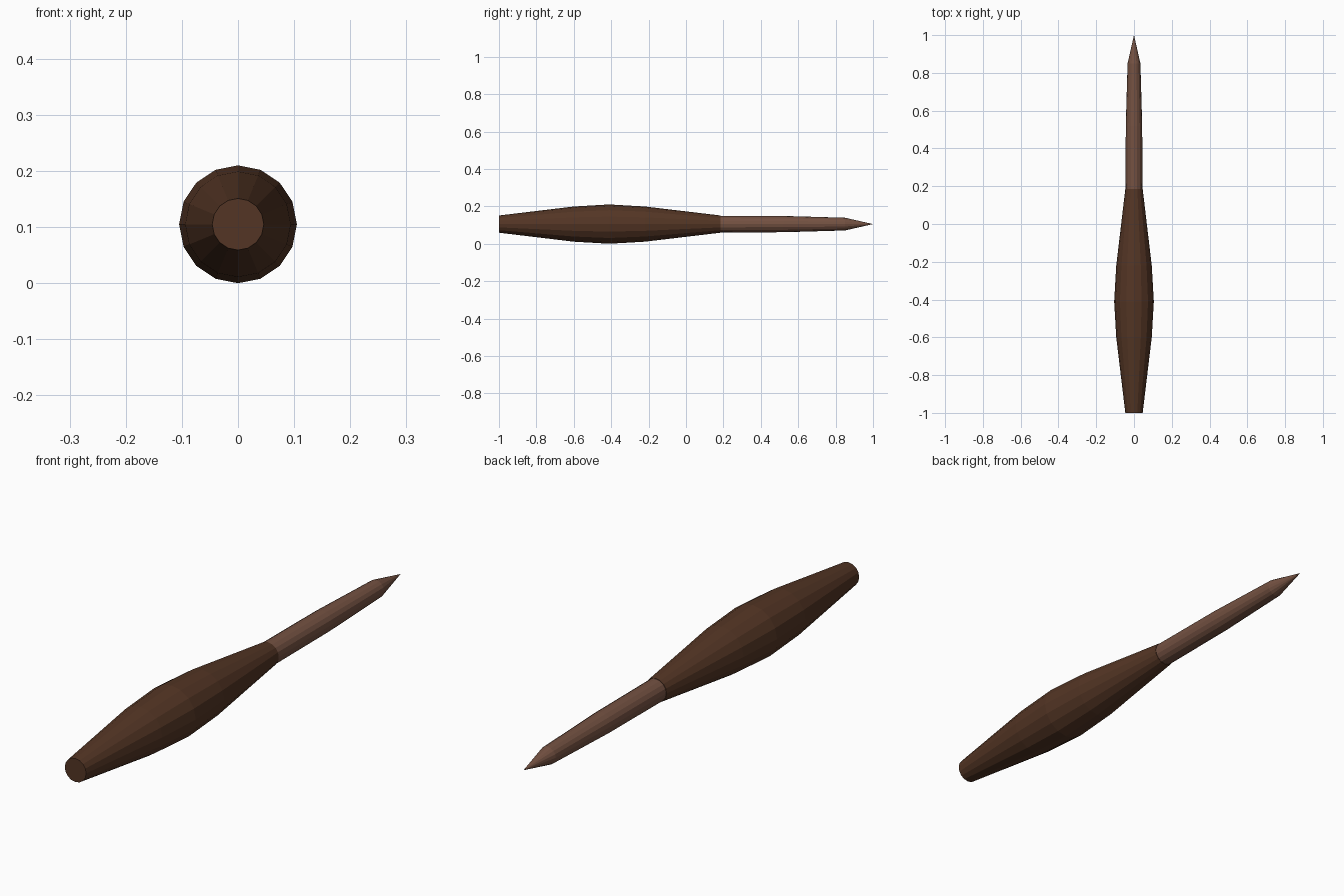
import bpy, bmesh, math

if "Cube" in bpy.data.objects:
    bpy.data.objects.remove(bpy.data.objects["Cube"])

SIDES = 16
AXIS_Z = 0.105

def material(name, rgb):
    m = bpy.data.materials.new(name)
    m.diffuse_color = (*rgb, 1.0)
    m.use_nodes = True
    m.node_tree.nodes["Principled BSDF"].inputs["Base Color"].default_value = m.diffuse_color
    return m

def turned(name, profile, mat):
    """Lathe a list of (y, radius) rings around the y axis; radius 0 makes a tip."""
    bm = bmesh.new()
    rings = []
    for y, r in profile:
        n = SIDES if r > 0 else 1
        rings.append([bm.verts.new((r * math.sin(2 * math.pi * i / SIDES), y,
                                    AXIS_Z + r * math.cos(2 * math.pi * i / SIDES)))
                      for i in range(n)])
    for a, b in zip(rings, rings[1:]):
        for i in range(SIDES):
            j = (i + 1) % SIDES
            if len(b) == 1:
                bm.faces.new((a[i], a[j], b[0]))
            else:
                bm.faces.new((a[i], a[j], b[j], b[i]))
    for ring in (rings[0], rings[-1]):
        if len(ring) > 1:
            bm.faces.new(ring)
    bmesh.ops.recalc_face_normals(bm, faces=bm.faces)
    me = bpy.data.meshes.new(name)
    bm.to_mesh(me)
    bm.free()
    me.materials.append(mat)
    ob = bpy.data.objects.new(name, me)
    bpy.context.collection.objects.link(ob)
    return ob

dark_wood = material("dark wood", (0.088, 0.036, 0.018))
light_wood = material("reddish wood", (0.175, 0.083, 0.054))

# Bulging handle
turned("handle", [(-1, 0.046), (-0.6, 0.094), (-0.41, 0.105),
                  (-0.22, 0.094), (0.185, 0.046)], dark_wood)

# Slim spike with a pointed tip
turned("spike", [(0.185, 0.0445), (0.52, 0.0435), (0.85, 0.034), (1, 0)], light_wood)
